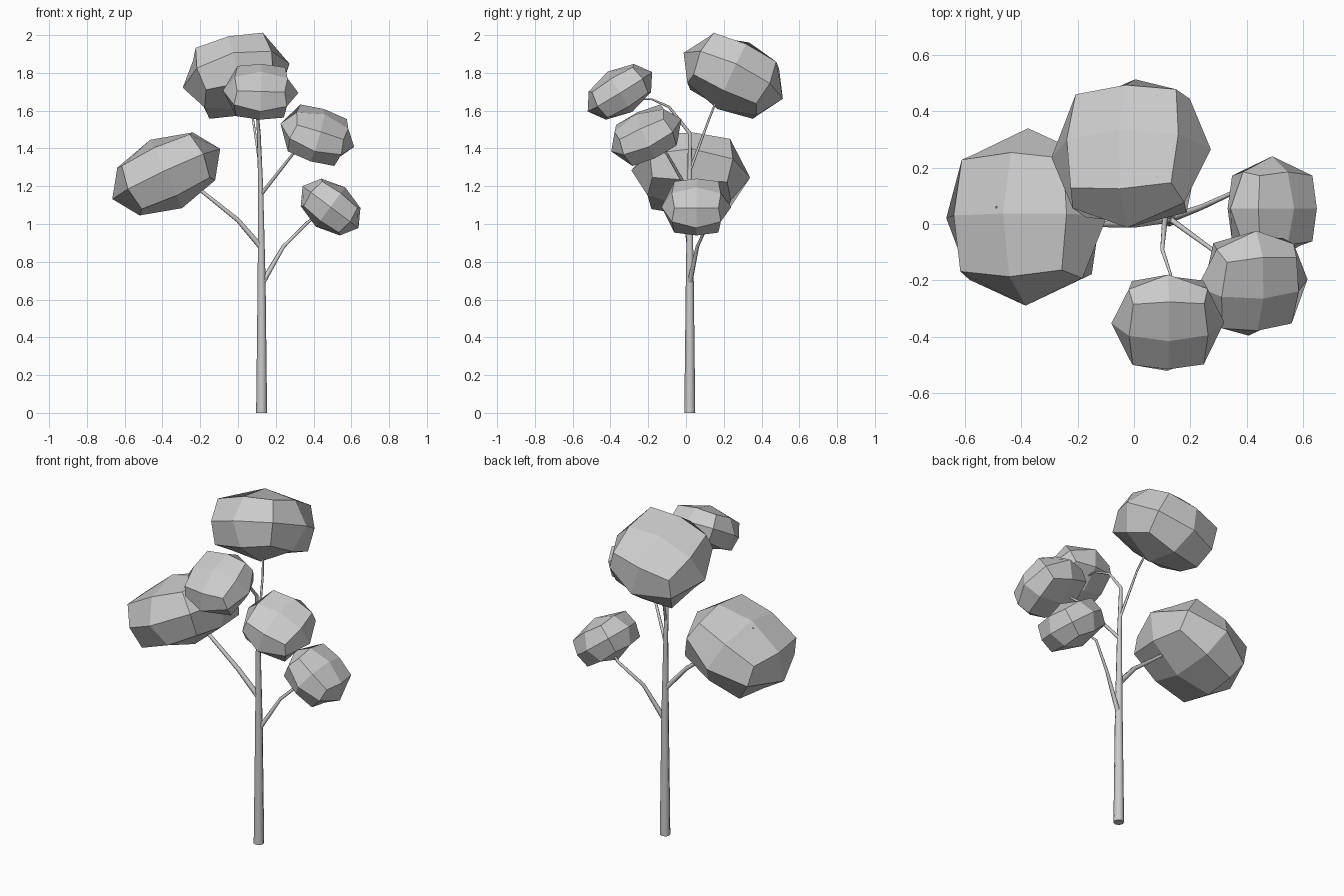
import bpy
import bmesh
from mathutils import Vector

cube = bpy.data.objects.get("Cube")
if cube:
    bpy.data.objects.remove(cube, do_unlink=True)

GREY = (0.6, 0.6, 0.6, 1)
grey = bpy.data.materials.new("plain_grey")
grey.use_nodes = True
grey.diffuse_color = GREY
grey.node_tree.nodes["Principled BSDF"].inputs["Base Color"].default_value = GREY


def limb(name, points, radii, resolution=1):
    """Tapering tube along a polyline."""
    curve = bpy.data.curves.new(name, "CURVE")
    curve.dimensions = "3D"
    curve.bevel_depth = 1
    curve.bevel_resolution = resolution
    curve.use_fill_caps = True
    spline = curve.splines.new("POLY")
    spline.points.add(len(points) - 1)
    for p, co, r in zip(spline.points, points, radii):
        p.co = (*co, 1)
        p.radius = r
    spline.use_smooth = True
    obj = bpy.data.objects.new(name, curve)
    bpy.context.collection.objects.link(obj)
    curve.materials.append(grey)
    return obj


def leaf_clump(name, centre, axis, radius, thickness):
    """Squashed, once-divided cube rounded towards a ball and tilted."""
    bm = bmesh.new()
    bmesh.ops.create_cube(bm, size=2)
    bmesh.ops.subdivide_edges(bm, edges=bm.edges[:], cuts=1, use_grid_fill=True)
    reach = {1: 1.0, 2: 0.7, 3: 0.63}
    for v in bm.verts:
        v.co *= reach[sum(abs(c) > 0.5 for c in v.co)]
        v.co = Vector((v.co.x * radius, v.co.y * radius, v.co.z * thickness))
    mesh = bpy.data.meshes.new(name)
    bm.to_mesh(mesh)
    bm.free()
    mesh.materials.append(grey)
    obj = bpy.data.objects.new(name, mesh)
    obj.location = centre
    obj.rotation_mode = "QUATERNION"
    obj.rotation_quaternion = Vector((0, 0, 1)).rotation_difference(Vector(axis))
    bpy.context.collection.objects.link(obj)


# Trunk, bending forward at its tip
limb("trunk",
     [(.125, .02, 0), (.125, .02, .7), (.12, .02, 1.2), (.11, .02, 1.48),
      (.1, -.09, 1.62), (.13, -.18, 1.66), (.13, -.24, 1.66)],
     [.029, .021, .013, .01, .007, .005, .004], 2)

# Branches
limb("upper_back_branch", [(.12, .02, 1.28), (.08, .12, 1.55), (.04, .18, 1.7)],
     [.008, .006, .005])
limb("right_branch", [(.12, .02, .88), (0, 0, 1.02), (-.2, 0, 1.18),
                      (-.38, .02, 1.27), (-.49, .06, 1.42)],
     [.016, .013, .01, .007, .004])
limb("lower_left_branch", [(.13, .02, .69), (.24, .06, .88), (.37, .12, 1.01),
                           (.47, .07, 1.08)],
     [.015, .01, .008, .005])
limb("upper_left_branch", [(.125, .02, 1.16), (.29, -.1, 1.37), (.4, -.2, 1.46)],
     [.01, .007, .005])

# Leaf clumps: centre, facing axis, radius, half thickness
leaf_clump("top_leaves", (-.01, .25, 1.785), (-.22, .42, .88), .29, .2)
leaf_clump("right_leaves", (-.38, .025, 1.265), (-.42, .06, .9), .315, .2)
leaf_clump("lower_left_leaves", (.49, .055, 1.09), (.6, 0, .8), .185, .13)
leaf_clump("upper_left_leaves", (.42, -.21, 1.47), (.3, -.42, .86), .205, .13)
leaf_clump("front_leaves", (.12, -.35, 1.7), (.03, -.52, .85), .2, .125)
